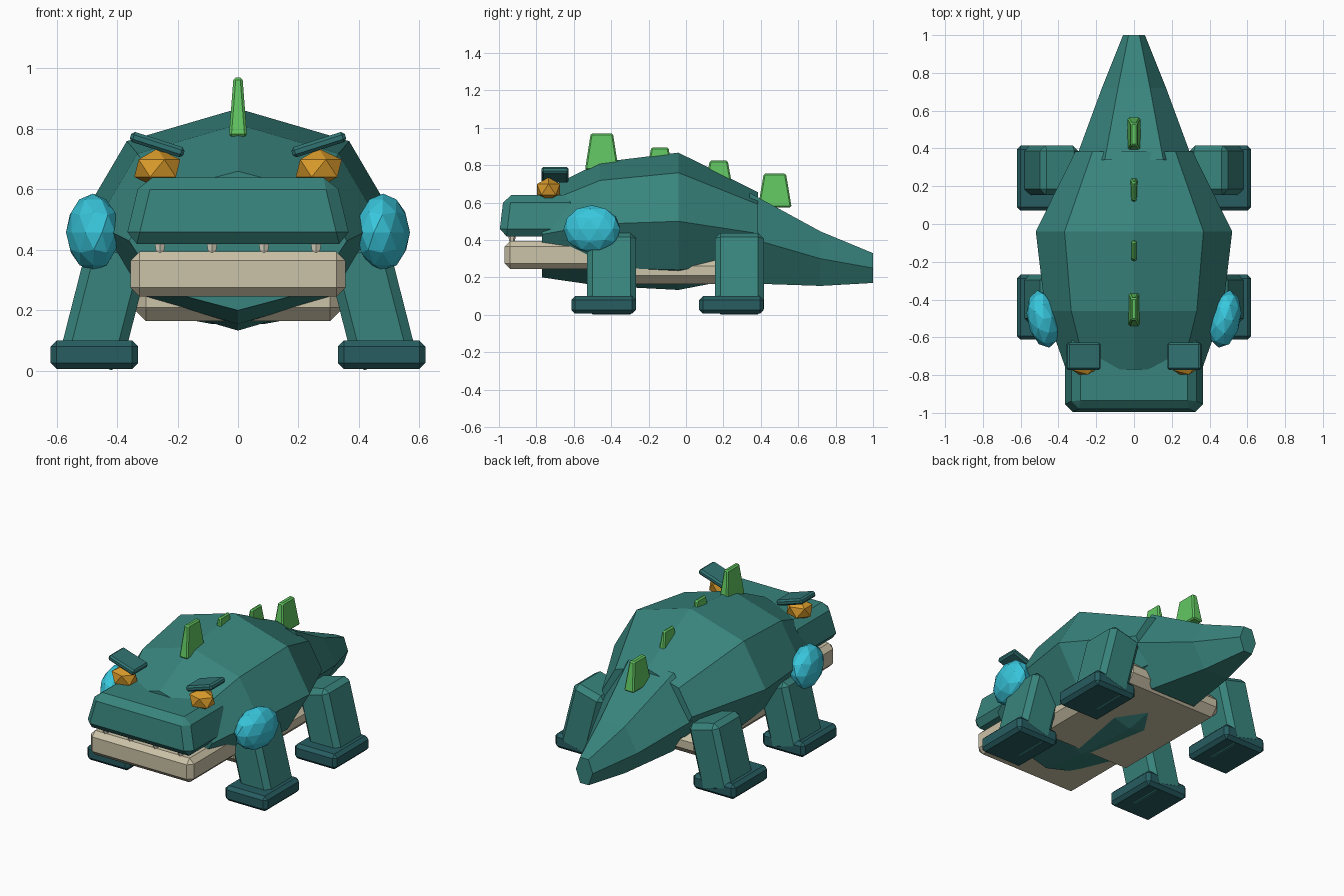
import bpy, bmesh, math
from mathutils import Matrix

if "Cube" in bpy.data.objects:
    bpy.data.objects.remove(bpy.data.objects["Cube"])


def material(name, rgb):
    m = bpy.data.materials.new(name)
    m.use_nodes = True
    m.diffuse_color = (*rgb, 1)
    m.node_tree.nodes["Principled BSDF"].inputs["Base Color"].default_value = (*rgb, 1)
    return m


TEAL = material("teal skin", (0.04, 0.23, 0.205))
BROW = material("brow teal", (0.03, 0.175, 0.17))
DARK = material("dark teal", (0.02, 0.11, 0.12))
CREAM = material("cream", (0.60, 0.54, 0.39))
TOOTH = material("ivory", (0.72, 0.68, 0.55))
CYAN = material("cyan", (0.04, 0.57, 0.72))
AMBER = material("amber", (0.70, 0.33, 0.025))
GREEN = material("green", (0.12, 0.56, 0.12))


def finish(bm, name, mat, loc=(0, 0, 0), rot=(0, 0, 0), bevel=0):
    bmesh.ops.recalc_face_normals(bm, faces=bm.faces)
    mesh = bpy.data.meshes.new(name)
    bm.to_mesh(mesh)
    bm.free()
    mesh.materials.append(mat)
    ob = bpy.data.objects.new(name, mesh)
    ob.location, ob.rotation_euler = loc, rot
    bpy.context.collection.objects.link(ob)
    if bevel:
        mod = ob.modifiers.new("chamfer", "BEVEL")
        mod.width, mod.segments = bevel, 1
    return ob


def box(name, mat, loc, size, bevel, rot=(0, 0, 0), taper=(1, 1)):
    bm = bmesh.new()
    bmesh.ops.create_cube(bm, size=1, matrix=Matrix.Diagonal((*size, 1)))
    for v in bm.verts:
        if v.co.z > 0:
            v.co.x *= taper[0]
            v.co.y *= taper[1]
    return finish(bm, name, mat, loc, rot, bevel)


def ball(name, mat, loc, size, detail, rot=(0, 0, 0)):
    bm = bmesh.new()
    bmesh.ops.create_icosphere(bm, subdivisions=detail, radius=1,
                               matrix=Matrix.Diagonal((*size, 1)))
    return finish(bm, name, mat, loc, rot)


def loft(name, mat, sides, sections):
    """Skin polygon rings along y; each section is y, x radius, centre z, z radius."""
    bm = bmesh.new()
    rings = []
    for y, rx, cz, rz in sections:
        angles = [2 * math.pi * i / sides for i in range(sides)]
        rings.append([bm.verts.new((rx * math.cos(a), y, cz + rz * math.sin(a)))
                      for a in angles])
    for a, b in zip(rings, rings[1:]):
        for i in range(sides):
            j = (i + 1) % sides
            bm.faces.new((a[i], a[j], b[j], b[i]))
    bm.faces.new(rings[0])
    bm.faces.new(rings[-1])
    return finish(bm, name, mat)


# Faceted body and six-sided tail
loft("body", TEAL, 8, [(-0.77, 0.36, 0.43, 0.23), (-0.46, 0.47, 0.485, 0.33),
                       (-0.04, 0.52, 0.50, 0.367), (0.385, 0.31, 0.435, 0.22)])
loft("tail", TEAL, 6, [(0.34, 0.31, 0.41, 0.28), (0.72, 0.17, 0.30, 0.168),
                       (1.0, 0.058, 0.25, 0.092)])

# Head and underside
box("snout", TEAL, (0, -0.78, 0.53), (0.75, 0.44, 0.22), 0.04, taper=(0.86, 0.88))
box("lower_jaw", CREAM, (0, -0.735, 0.32), (0.71, 0.47, 0.15), 0.03)
box("belly_plate", CREAM, (0, -0.06, 0.235), (0.70, 0.84, 0.14), 0.045)

# Teeth
for i, x in enumerate((-0.258, -0.086, 0.086, 0.258)):
    bm = bmesh.new()
    bmesh.ops.create_cone(bm, cap_ends=True, segments=6, radius1=0.006,
                          radius2=0.026, depth=0.10)
    finish(bm, f"tooth_{i + 1}", TOOTH, (x, -0.93, 0.40))

# Paired parts
for side, s in (("left", 1), ("right", -1)):
    ball(f"{side}_eye", AMBER, (s * 0.267, -0.735, 0.67), (0.085, 0.073, 0.065), 1)
    box(f"{side}_brow", BROW, (s * 0.267, -0.70, 0.748), (0.185, 0.145, 0.035),
        0.01, rot=(0, -s * 0.31, 0))
    ball(f"{side}_cheek", CYAN, (s * 0.48, -0.503, 0.458), (0.085, 0.155, 0.128), 2,
         rot=(0, 0, -s * 0.2))
    for end, y in (("front", -0.398), ("rear", 0.285)):
        box(f"{side}_{end}_leg", TEAL, (s * 0.44, y, 0.22), (0.21, 0.262, 0.41), 0.03,
            rot=(0, -s * 0.25, 0))
        box(f"{side}_{end}_foot", DARK, (s * 0.475, y - 0.042, 0.053),
            (0.29, 0.345, 0.094), 0.02)

# Tapered back plates: y, base height, length, height, width
for i, (y, z, length, height, width) in enumerate((
        (-0.45, 0.775, 0.18, 0.195, 0.06), (-0.14, 0.76, 0.14, 0.135, 0.042),
        (0.175, 0.69, 0.145, 0.135, 0.042), (0.475, 0.575, 0.18, 0.18, 0.07))):
    box(f"back_plate_{i + 1}", GREEN, (0, y, z + height / 2),
        (width, length, height), 0.008, taper=(0.5, 0.66))
